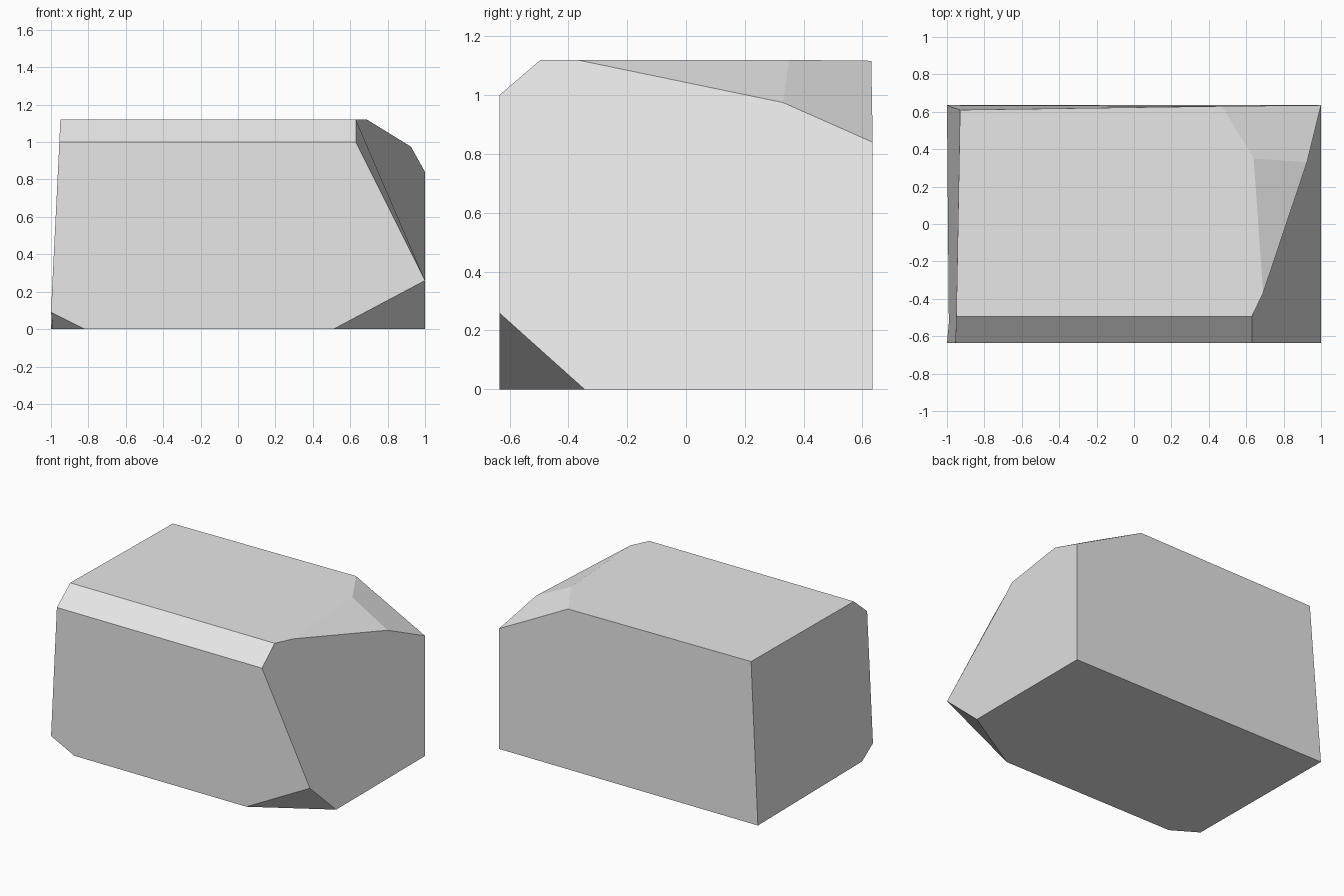
import bpy
import bmesh

default_cube = bpy.data.objects.get("Cube")
if default_cube:
    bpy.data.objects.remove(default_cube, do_unlink=True)

# One plain stone colour
stone = bpy.data.materials.new("stone grey")
stone.use_nodes = True
stone.diffuse_color = (0.8, 0.8, 0.8, 1)
stone.node_tree.nodes["Principled BSDF"].inputs["Base Color"].default_value = (0.8, 0.8, 0.8, 1)

FRONT, BACK, TOP = -0.635, 0.635, 1.12

# Named corners of the chipped block
corners = {
    # front wall
    "front_top_right": (-0.955, FRONT, 1.0),
    "front_top_left": (0.63, FRONT, 1.0),
    "front_low_left": (1, FRONT, 0.26),
    "front_base_left": (0.51, FRONT, 0),
    "front_base_right": (-0.82, FRONT, 0),
    "front_low_right": (-1, FRONT, 0.09),
    # base
    "base_left_chip": (1, -0.345, 0),
    "base_back_left": (1, BACK, 0),
    "base_back_right": (-1, BACK, 0),
    "base_right_chip": (-0.99, -0.53, 0),
    # top
    "top_front_right": (-0.95, -0.495, TOP),
    "top_front_left": (0.63, -0.495, TOP),
    "top_left": (0.69, -0.37, TOP),
    "top_bend": (0.64, 0.35, TOP),
    "top_back_left": (0.47, 0.63, 1.117),
    "top_back_right": (-0.93, 0.61, 1.117),
    # sloping shoulder
    "shoulder_mid": (0.925, 0.33, 0.975),
    "shoulder_back": (1, BACK, 0.84),
}

# Each flat side of the stone as a loop of corners
sides = {
    "front": "front_top_right front_top_left front_low_left front_base_left front_base_right front_low_right",
    "front_bevel": "front_top_right top_front_right top_front_left front_top_left",
    "top": "top_front_right top_front_left top_left top_bend top_back_left top_back_right",
    "shoulder_front": "top_left shoulder_mid top_bend",
    "shoulder_rear": "top_bend shoulder_mid shoulder_back top_back_left",
    "left": "front_top_left top_front_left top_left shoulder_mid shoulder_back "
            "base_back_left base_left_chip front_low_left",
    "back": "base_back_left shoulder_back top_back_left top_back_right base_back_right",
    "right": "base_back_right top_back_right top_front_right front_top_right front_low_right base_right_chip",
    "base": "front_base_left base_left_chip base_back_left base_back_right base_right_chip front_base_right",
    "left_chip": "front_low_left base_left_chip front_base_left",
    "right_chip": "front_low_right front_base_right base_right_chip",
}

bm = bmesh.new()
verts = {name: bm.verts.new(co) for name, co in corners.items()}
for loop in sides.values():
    bm.faces.new([verts[name] for name in loop.split()])
bmesh.ops.recalc_face_normals(bm, faces=bm.faces[:])

mesh = bpy.data.meshes.new("stone_block")
bm.to_mesh(mesh)
bm.free()
mesh.materials.append(stone)
block = bpy.data.objects.new("stone_block", mesh)
bpy.context.collection.objects.link(block)
